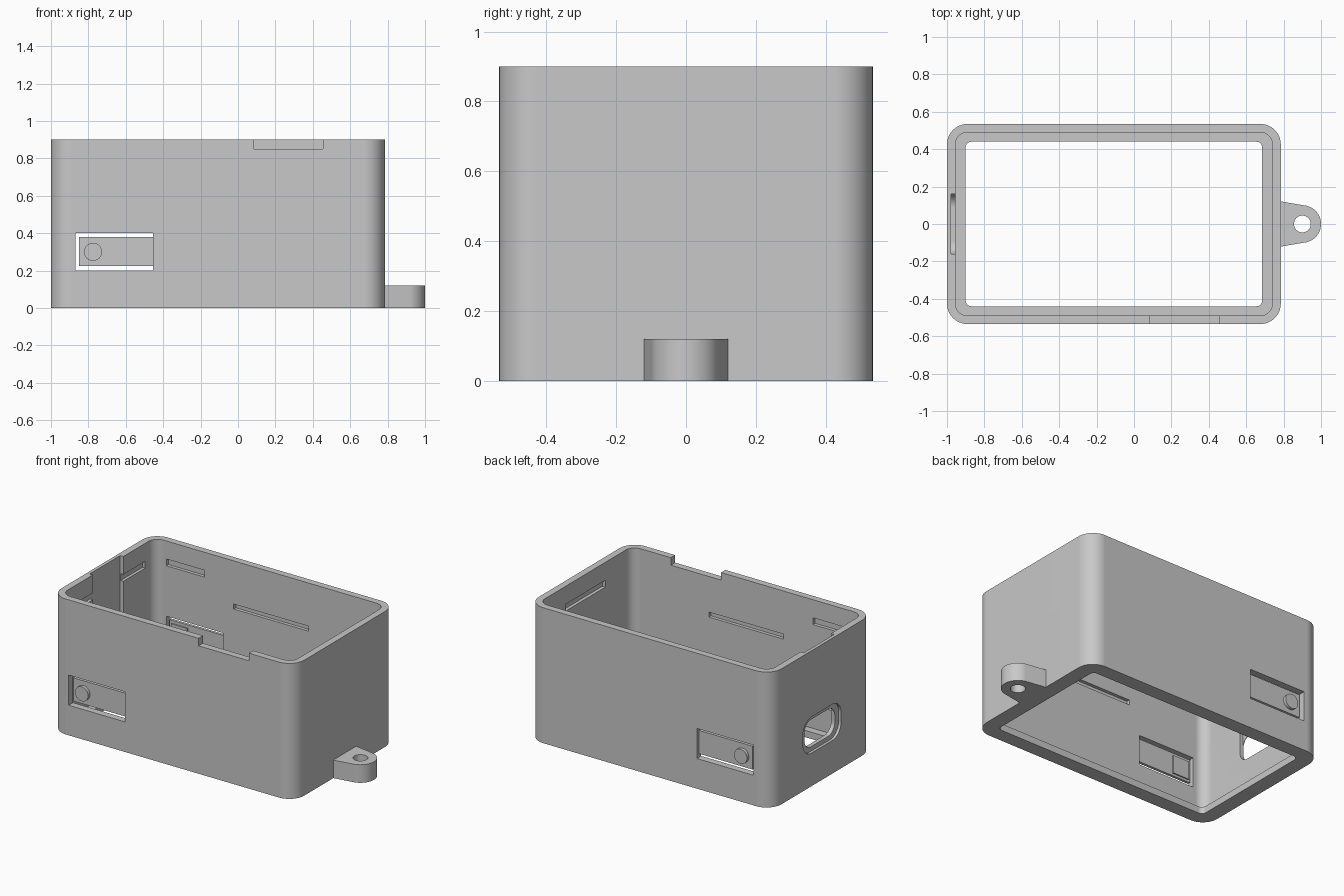
import bpy, bmesh
from math import pi, sin, cos, radians

cube = bpy.data.objects.get("Cube")
if cube:
    bpy.data.objects.remove(cube)

grey = bpy.data.materials.new("plain grey")
grey.use_nodes = True
colour = (0.58, 0.58, 0.58, 1)
grey.diffuse_color = colour
grey.node_tree.nodes["Principled BSDF"].inputs["Base Color"].default_value = colour


def arc(cx, cy, r, start, end, steps=12):
    span = end - start
    return [(cx + r * cos(start + span * i / steps),
             cy + r * sin(start + span * i / steps)) for i in range(steps + 1)]


def rect(u0, u1, v0, v1, r=0):
    """Rectangle outline, with rounded corners when r is given."""
    if not r:
        return [(u0, v0), (u1, v0), (u1, v1), (u0, v1)]
    centres = [(u1 - r, v1 - r), (u0 + r, v1 - r), (u0 + r, v0 + r), (u1 - r, v0 + r)]
    return [p for i, c in enumerate(centres)
            for p in arc(*c, r, i * pi / 2, (i + 1) * pi / 2)]


def prism(name, outline, axis, lo, hi):
    """Extrude a flat outline along an axis."""
    place = {"x": lambda u, v, w: (w, u, v),
             "y": lambda u, v, w: (u, w, v),
             "z": lambda u, v, w: (u, v, w)}[axis]
    bm = bmesh.new()
    a = [bm.verts.new(place(u, v, lo)) for u, v in outline]
    b = [bm.verts.new(place(u, v, hi)) for u, v in outline]
    bm.faces.new(a)
    bm.faces.new(b[::-1])
    for i in range(len(a)):
        j = (i + 1) % len(a)
        bm.faces.new((a[i], a[j], b[j], b[i]))
    bmesh.ops.recalc_face_normals(bm, faces=bm.faces)
    mesh = bpy.data.meshes.new(name)
    bm.to_mesh(mesh)
    bm.free()
    mesh.materials.append(grey)
    obj = bpy.data.objects.new(name, mesh)
    bpy.context.collection.objects.link(obj)
    return obj


def select(obj):
    bpy.ops.object.select_all(action="DESELECT")
    obj.select_set(True)
    bpy.context.view_layer.objects.active = obj


def combine(target, other, operation="DIFFERENCE"):
    mod = target.modifiers.new("combine", "BOOLEAN")
    mod.object, mod.operation, mod.solver = other, operation, "EXACT"
    select(target)
    bpy.ops.object.modifier_apply(modifier=mod.name)
    bpy.data.objects.remove(other)


def cut(target, outline, axis, lo, hi):
    combine(target, prism("cutter", outline, axis, lo, hi))


def finish(obj):
    select(obj)
    bpy.ops.object.shade_smooth_by_angle(angle=radians(30))
    mod = obj.modifiers.new("even shading", "WEIGHTED_NORMAL")
    mod.keep_sharp = True


# Case shell with an inward flange around the open bottom
case = prism("case", rect(-1, 0.785, -0.535, 0.535, 0.11), "z", 0, 0.9)
cut(case, rect(-0.955, 0.74, -0.49, 0.49, 0.065), "z", 0.045, 1)
cut(case, rect(-0.9, 0.685, -0.44, 0.44, 0.03), "z", -0.1, 0.2)

# Notch in the front rim
cut(case, rect(0.085, 0.455, 0.85, 1), "y", -0.6, -0.47)

# Port opening with an outer recess and an inner channel up to the rim
cut(case, rect(-0.2, 0.2, 0.22, 0.46, 0.09), "x", -1.1, -0.982)
cut(case, rect(-0.16, 0.16, 0.25, 0.43, 0.07), "x", -1.1, -0.93)
cut(case, rect(-0.16, 0.16, 0.25, 1.2, 0.07), "x", -0.978, -0.93)

# Snap grooves on the end walls
cut(case, rect(-0.39, 0.39, 0.735, 0.78), "x", -0.975, -0.94)
cut(case, rect(-0.21, 0.21, 0.735, 0.78), "x", 0.72, 0.762)

for side, label in ((-1, "front"), (1, "back")):
    def span(inner, outer):
        return sorted((side * inner, side * outer))

    # Snap grooves and button window in each long wall
    cut(case, rect(-0.87, -0.59, 0.735, 0.78), "y", *span(0.47, 0.512))
    cut(case, rect(-0.375, 0.175, 0.58, 0.613), "y", *span(0.47, 0.512))
    cut(case, rect(-0.87, -0.455, 0.2, 0.4), "y", *span(0.47, 0.6))

    # Flexible button tongue, round cap outside and square pad inside
    tongue = prism(label + "_button_tongue", rect(-0.85, -0.445, 0.225, 0.38),
                   "y", *span(0.497, 0.515))
    cap = prism("cap", arc(-0.775, 0.3, 0.048, 0, 2 * pi, 32)[:-1],
                "y", *span(0.505, 0.535))
    pad = prism("pad", rect(-0.835, -0.715, 0.24, 0.36), "y", *span(0.488, 0.505))
    combine(tongue, cap, "UNION")
    combine(tongue, pad, "UNION")
    finish(tongue)

# Mounting lug with a screw hole
lug_outline = [(0.76, -0.125)] + arc(0.9, 0, 0.1, radians(-77), radians(77), 24) + [(0.76, 0.125)]
lug = prism("mounting_lug", lug_outline, "z", 0, 0.12)
cut(lug, arc(0.9, 0, 0.045, 0, 2 * pi, 32)[:-1], "z", -0.1, 0.3)
combine(case, lug, "UNION")
finish(case)
